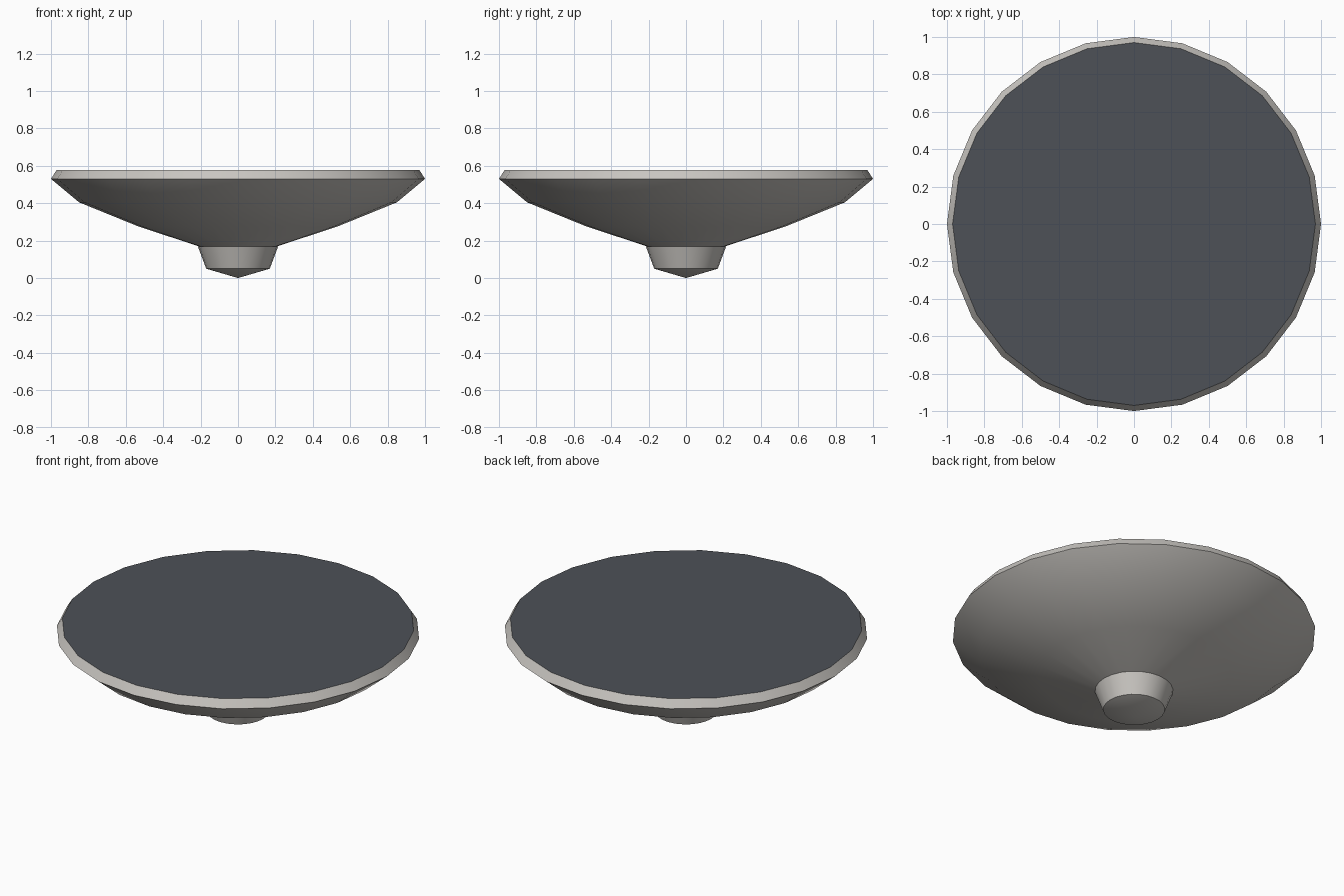
import bpy
import bmesh
import math

SIDES = 24

cube = bpy.data.objects.get("Cube")
if cube:
    bpy.data.objects.remove(cube, do_unlink=True)


def make_material(name, rgb):
    mat = bpy.data.materials.new(name)
    mat.use_nodes = True
    colour = (*rgb, 1.0)
    mat.diffuse_color = colour
    mat.node_tree.nodes["Principled BSDF"].inputs["Base Color"].default_value = colour
    return mat


def lathe(name, profile, mat, close_top=False):
    """Spin (radius, height) points about z; a zero radius becomes a pole."""
    bm = bmesh.new()
    rings = []
    for radius, z in profile:
        count = SIDES if radius > 0 else 1
        rings.append([bm.verts.new((radius * math.cos(math.tau * i / SIDES),
                                    radius * math.sin(math.tau * i / SIDES), z))
                      for i in range(count)])
    for low, high in zip(rings, rings[1:]):
        for i in range(SIDES):
            j = (i + 1) % SIDES
            if len(low) == 1:
                bm.faces.new((low[0], high[j], high[i]))
            else:
                bm.faces.new((low[i], low[j], high[j], high[i]))
    if close_top:
        bm.faces.new(rings[-1])
    mesh = bpy.data.meshes.new(name)
    bm.normal_update()
    bm.to_mesh(mesh)
    bm.free()
    mesh.materials.append(mat)
    obj = bpy.data.objects.new(name, mesh)
    bpy.context.collection.objects.link(obj)
    bpy.ops.object.select_all(action="DESELECT")
    obj.select_set(True)
    bpy.context.view_layer.objects.active = obj
    bpy.ops.object.shade_smooth_by_angle(angle=math.radians(30))
    return obj


light_grey = make_material("warm light grey", (0.58, 0.56, 0.53))
slate = make_material("dark slate", (0.075, 0.083, 0.095))

# Hub with a pointed underside
lathe("hub", [(0, 0), (0.17, 0.05), (0.215, 0.17)], light_grey)

# Shallow bowl and its bevelled rim
lathe("bowl", [(0.21, 0.17), (0.53, 0.275), (0.85, 0.405), (1.0, 0.53),
               (0.97, 0.578)], light_grey)

# Flat dark disc closing the top
top = lathe("top_disc", [(0.97, 0.578)], slate, close_top=True)
